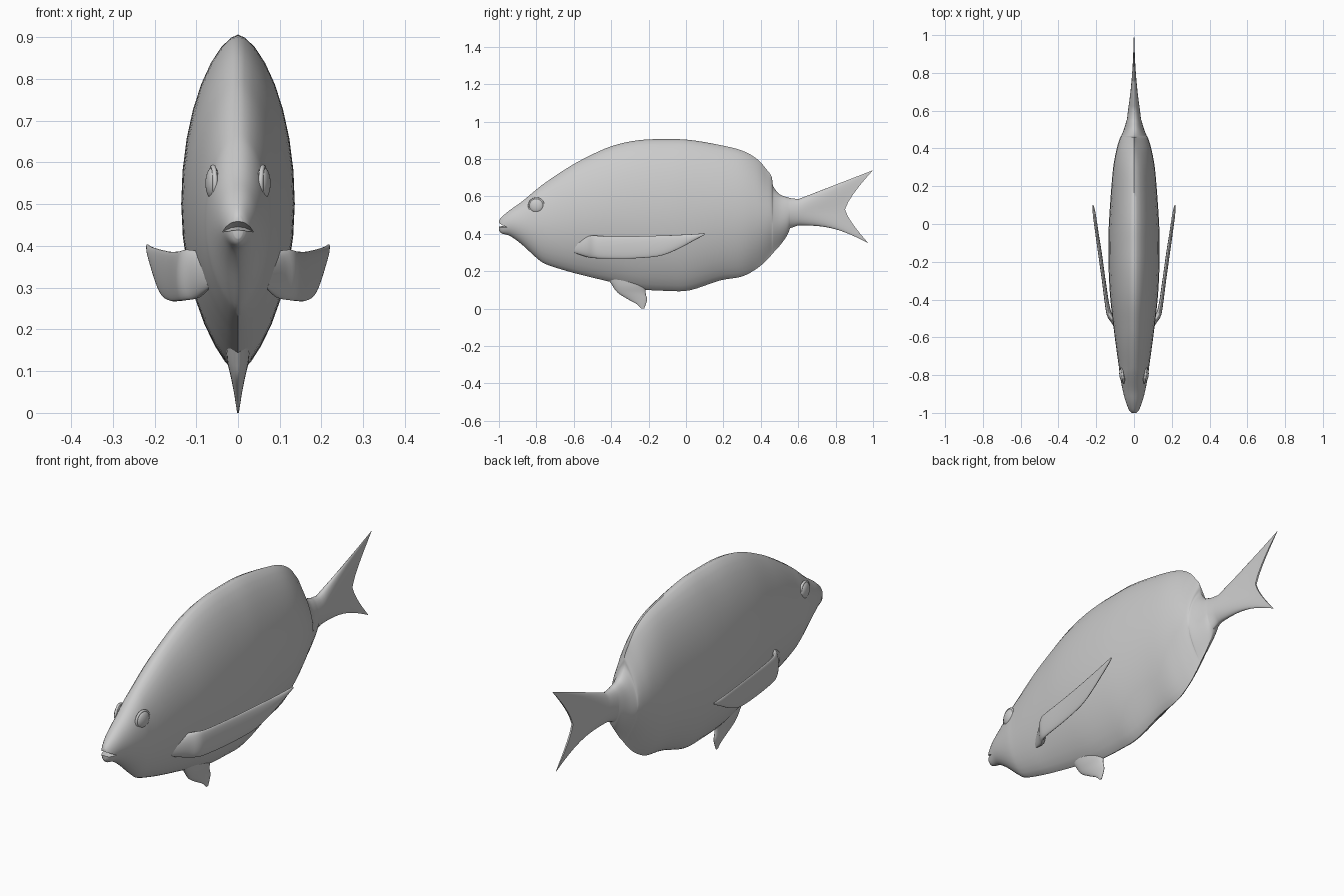
import bpy, bmesh, math
from mathutils import Vector

if "Cube" in bpy.data.objects:
    bpy.data.objects.remove(bpy.data.objects["Cube"])

N = 32
ANG = [math.pi / 2 + 2 * math.pi * i / N for i in range(N)]


def smooth_rows(rows, k=4):
    """Catmull-Rom interpolation of a short station table."""
    out = []
    for i in range(len(rows) - 1):
        quad = zip(rows[max(i - 1, 0)], rows[i], rows[i + 1], rows[min(i + 2, len(rows) - 1)])
        quad = list(quad)
        for s in range(k):
            t = s / k
            out.append([0.5 * (2 * b + (c - a) * t + (2 * a - 5 * b + 4 * c - d) * t * t
                               + (3 * b - a - 3 * c + d) * t ** 3) for a, b, c, d in quad])
    return out + [list(rows[-1])]


def loft(name, rings, angle=50):
    """Skin a list of rings; ends are closed with strips between mirrored points."""
    bm = bmesh.new()
    vs = [[bm.verts.new(p) for p in r] for r in rings]
    n = len(rings[0])
    for a, b in zip(vs, vs[1:]):
        for i in range(n):
            j = (i + 1) % n
            bm.faces.new((a[i], a[j], b[j], b[i]))
    for ring in (vs[0], vs[-1]):
        for i in range(n // 2):
            idx = dict.fromkeys((i, i + 1, n - i - 1, (n - i) % n))
            bm.faces.new([ring[j] for j in idx])
    bmesh.ops.recalc_face_normals(bm, faces=bm.faces)
    me = bpy.data.meshes.new(name)
    bm.to_mesh(me)
    bm.free()
    ob = bpy.data.objects.new(name, me)
    bpy.context.collection.objects.link(ob)
    shade(ob, angle)
    return ob


def shade(ob, angle=50):
    bpy.ops.object.select_all(action='DESELECT')
    ob.select_set(True)
    bpy.context.view_layer.objects.active = ob
    bpy.ops.object.shade_smooth_by_angle(angle=math.radians(angle))


# Body stations: y, top, bottom, half width, upper pinch, lower pinch
BODY = [
    (-1.0, .470, .418, .012, 1, 1), (-.985, .490, .402, .026, 1, 1),
    (-.94, .528, .388, .044, 1, 1.1), (-.88, .570, .345, .060, 1, 1.2),
    (-.80, .637, .272, .075, 1, 1.3), (-.75, .675, .238, .081, 1.05, 1.4),
    (-.65, .742, .205, .095, 1.1, 1.4), (-.55, .800, .178, .108, 1.2, 1.5),
    (-.40, .868, .142, .125, 1.25, 1.5), (-.25, .901, .105, .134, 1.25, 1.5),
    (-.10, .906, .095, .136, 1.25, 1.5), (.02, .902, .098, .132, 1.25, 1.5),
    (.18, .875, .150, .121, 1.3, 1.5), (.30, .845, .172, .110, 1.4, 1.7),
    (.38, .800, .215, .096, 1.7, 2), (.43, .745, .258, .083, 2.1, 2.3),
    (.458, .705, .288, .073, 2.3, 2.5), (.466, .655, .298, .068, 1.6, 2.5),
    (.50, .612, .335, .054, 1.1, 2.3), (.54, .596, .390, .042, 1, 1.6),
    (.556, .591, .430, .037, 1, 1.1)]
rings = []
for y, top, bot, w, pu, pl in smooth_rows(BODY):
    c, h = (top + bot) / 2, (top - bot) / 2
    rings.append([Vector((math.copysign(abs(math.cos(t)) ** (pu if math.sin(t) > 0 else pl), math.cos(t)) * w,
                          y, c + h * math.sin(t))) for t in ANG])

# Forked tail continues the same skin, fanning out from the tail stem
for k in range(17):
    v = k / 16
    w = .028 * (1 - v) ** 1.3 + .004
    ring = []
    for t in ANG:
        u = math.sin(t)
        a = abs(u)
        ey = .85 + (.15 if u > 0 else .125) * a ** 1.3
        ez = .53 + (.21 if u > 0 else .18) * u
        sag = .03 * a * math.sin(math.pi * v) if u < 0 else 0
        y = .60 + (ey - .60) * v
        z = (.515 + .07 * u) * (1 - v) + ez * v + sag
        ring.append(Vector((w * math.cos(t), y, z)))
    rings.append(ring)
body = loft("body_and_tail", rings)

# Mouth slot, curving down at the corners
slot = []
for i in range(-4, 5):
    x = i * .016
    z = .452 - 9 * x * x
    slot.append([(x, -1.05, z + .020), (x, -1.05, z - .022), (x, -.952, z - .006)])
cutter = loft("mouth_cutter", slot)
cutter.hide_render = True
mod = body.modifiers.new("mouth", 'BOOLEAN')
mod.operation = 'DIFFERENCE'
mod.object = cutter
bpy.context.view_layer.objects.active = body
bpy.ops.object.modifier_apply(modifier=mod.name)
bpy.data.objects.remove(cutter)
shade(body)

# Side fins: y, top, bottom, x, half thickness
PECT = [
    (-.60, .355, .300, .068, .008), (-.53, .385, .276, .095, .020),
    (-.49, .391, .270, .124, .017), (-.44, .387, .268, .140, .012),
    (-.30, .386, .268, .160, .010), (-.15, .390, .280, .181, .010),
    (-.05, .394, .315, .196, .009), (.05, .399, .368, .210, .008),
    (.10, .404, .394, .217, .003)]
for side, label in ((1, "left"), (-1, "right")):
    loft(label + "_side_fin", [
        [(side * (x + th * math.cos(t)), y, (a + b) / 2 + (a - b) / 2 * math.sin(t)) for t in ANG]
        for y, a, b, x, th in smooth_rows(PECT)])

    # Eye ball with a thin socket rim
    rot = (0, math.radians(90), side * math.radians(-8))
    loc = (side * .060, -.80, .55)
    bpy.ops.mesh.primitive_uv_sphere_add(segments=24, ring_count=12, radius=.039, location=loc, rotation=rot)
    eye = bpy.context.object
    eye.name = label + "_eye"
    eye.scale = (1, 1, .45)
    shade(eye)
    bpy.ops.mesh.primitive_torus_add(major_segments=28, minor_segments=8, major_radius=.039,
                                     minor_radius=.006, location=loc, rotation=rot)
    rim = bpy.context.object
    rim.name = label + "_eye_rim"
    shade(rim)

# Belly fin: z, front y, back y, half width
BELLY = [(.18, -.43, -.19, .030), (.125, -.395, -.212, .026), (.085, -.365, -.216, .017),
         (.05, -.310, -.208, .010), (.025, -.265, -.214, .006), (0, -.238, -.224, .002)]
loft("belly_fin", [
    [(w * math.cos(t), (a + b) / 2 + (b - a) / 2 * math.sin(t), z) for t in ANG]
    for z, a, b, w in smooth_rows(BELLY)])
